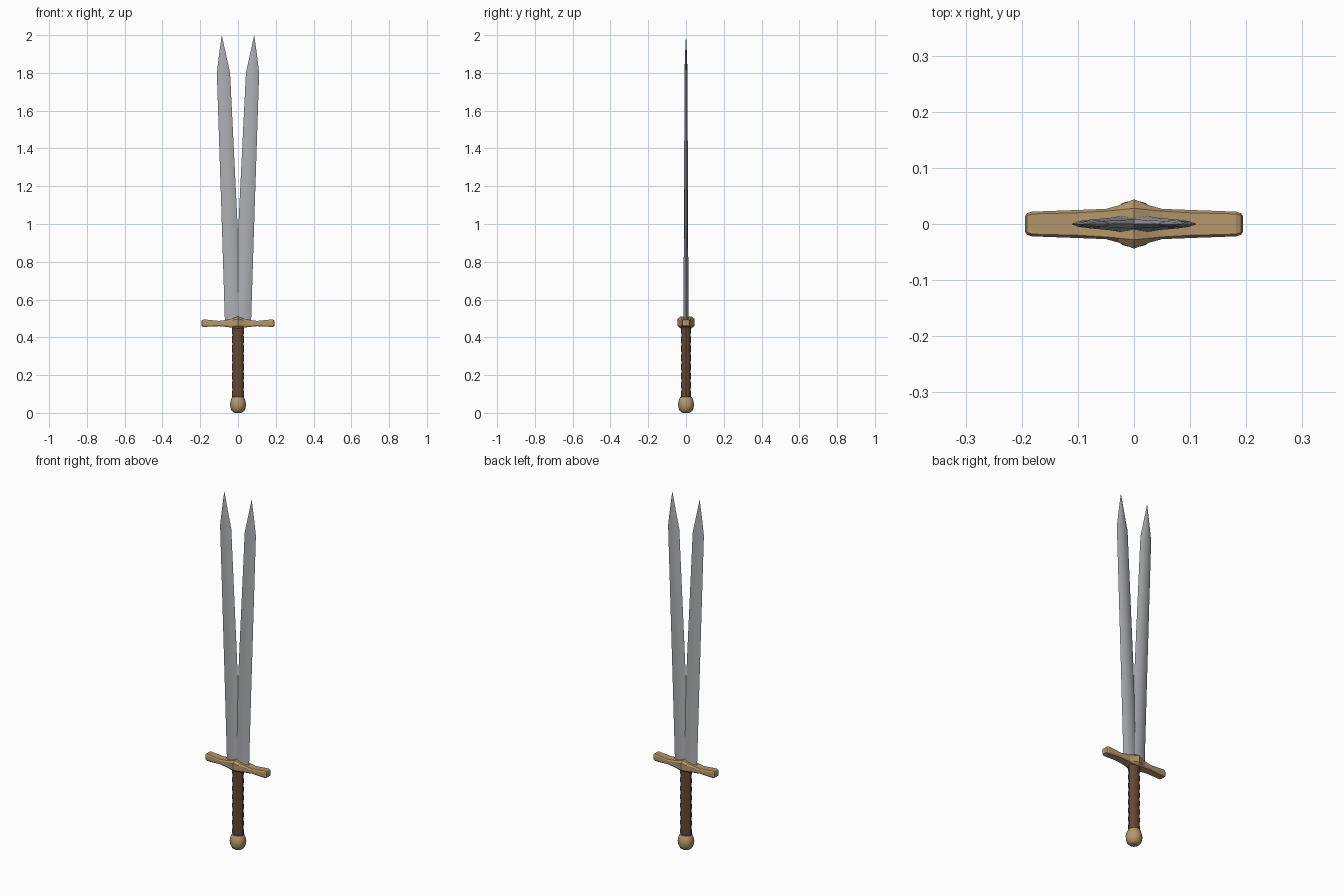
import bpy, bmesh, math
from mathutils import Vector

if "Cube" in bpy.data.objects:
    bpy.data.objects.remove(bpy.data.objects["Cube"])


def material(name, color):
    m = bpy.data.materials.new(name)
    m.diffuse_color = (*color, 1)
    m.use_nodes = True
    m.node_tree.nodes["Principled BSDF"].inputs["Base Color"].default_value = m.diffuse_color
    return m


STEEL = material("steel", (0.42, 0.43, 0.45))
BRASS = material("brass", (0.46, 0.31, 0.15))
LEATHER = material("leather", (0.13, 0.065, 0.035))


def loft(name, rings, mat, smooth=None):
    """Skin a list of equal-length point rings and cap both ends."""
    bm = bmesh.new()
    loops = [[bm.verts.new(p) for p in r] for r in rings]
    n = len(loops[0])
    for a, b in zip(loops, loops[1:]):
        for i in range(n):
            j = (i + 1) % n
            bm.faces.new((a[i], a[j], b[j], b[i]))
    bm.faces.new(loops[0][::-1])
    bm.faces.new(loops[-1])
    bmesh.ops.remove_doubles(bm, verts=bm.verts, dist=1e-5)
    bmesh.ops.recalc_face_normals(bm, faces=bm.faces)
    me = bpy.data.meshes.new(name)
    bm.to_mesh(me)
    bm.free()
    ob = bpy.data.objects.new(name, me)
    bpy.context.collection.objects.link(ob)
    me.materials.append(mat)
    if smooth:
        bpy.ops.object.select_all(action='DESELECT')
        ob.select_set(True)
        bpy.context.view_layer.objects.active = ob
        bpy.ops.object.shade_smooth_by_angle(angle=math.radians(smooth))
    return ob


def oval(rx, ry, z, n=12):
    return [Vector((rx * math.cos(2 * math.pi * i / n),
                    ry * math.sin(2 * math.pi * i / n), z)) for i in range(n)]


# Twin blades: (z, inner x, outer x, half thickness), lens section
stations = [(0.47, -0.024, 0.069, 0.0145), (0.95, 0.0, 0.084, 0.011),
            (1.80, 0.042, 0.112, 0.008), (1.90, 0.064, 0.100, 0.005),
            (1.995, 0.0845, 0.0865, 0.0005)]
lens = [(-1, 0), (-0.6, -0.65), (0, -1), (0.6, -0.65),
        (1, 0), (0.6, 0.65), (0, 1), (-0.6, 0.65)]
for side, label in ((-1, "left"), (1, "right")):
    rings = []
    for z, xi, xo, t in stations:
        mid, half = (xi + xo) / 2, (xo - xi) / 2
        rings.append([Vector((side * (mid + half * u), t * v, z)) for u, v in lens])
    loft("blade_" + label, rings, STEEL, 25)

# Crossguard: (x, z bottom, z top, half depth at middle, half depth at top)
half = [(0.0, 0.447, 0.511, 0.044, 0.028), (0.028, 0.450, 0.500, 0.033, 0.025),
        (0.05, 0.454, 0.494, 0.027, 0.023), (0.10, 0.459, 0.487, 0.025, 0.020),
        (0.182, 0.455, 0.495, 0.022, 0.018), (0.191, 0.459, 0.491, 0.019, 0.015),
        (0.194, 0.464, 0.486, 0.014, 0.010)]
full = [(-x, *r) for x, *r in half[:0:-1]] + half
rings = []
for x, zb, zt, d, e in full:
    c = (zt - zb) * 0.2
    rings.append([Vector((x, y, z)) for y, z in (
        (-e, zb), (e, zb), (d, zb + c), (d, zt - c),
        (e, zt), (-e, zt), (-d, zt - c), (-d, zb + c))])
loft("crossguard", rings, BRASS)

# Wrapped grip with shallow waves
rings = []
waves = 8
for i in range(waves * 2 + 1):
    s = 1.0 if i % 2 else 0.9
    rings.append(oval(0.033 * s, 0.027 * s, 0.075 + 0.385 * i / (waves * 2)))
loft("grip", rings, LEATHER, 20)

# Pommel
profile = [(0.0, 0.016), (0.003, 0.024), (0.012, 0.034), (0.026, 0.040), (0.045, 0.043),
           (0.062, 0.040), (0.076, 0.035), (0.084, 0.030)]
loft("pommel", [oval(r, r, z) for z, r in profile], BRASS, 30)
